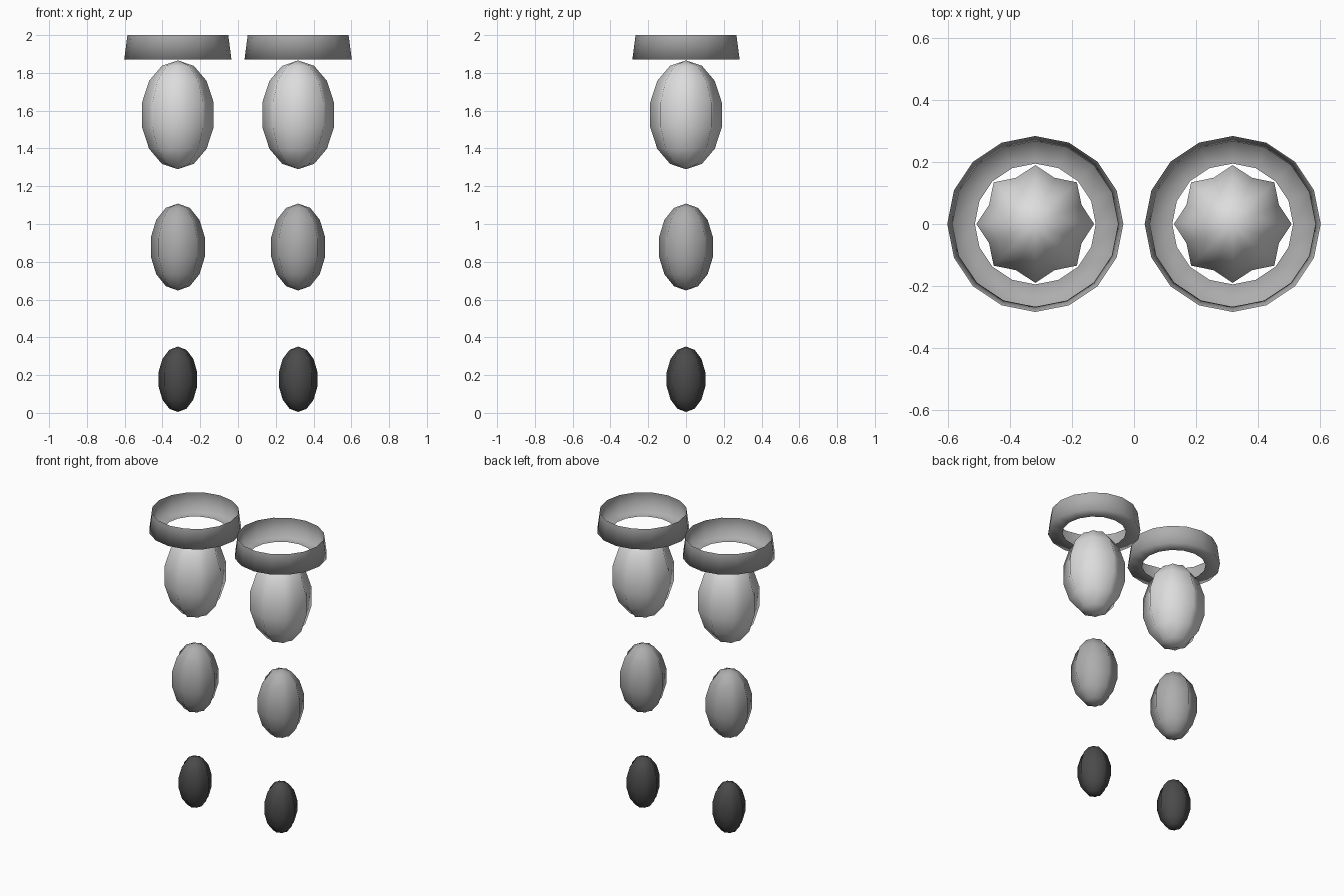
import bpy, math

cube = bpy.data.objects.get("Cube")
if cube:
    bpy.data.objects.remove(cube, do_unlink=True)

SIDES = 16
OFFSET = 0.3185


def material(name, value):
    m = bpy.data.materials.new(name)
    m.use_nodes = True
    colour = (value, value, value, 1)
    m.diffuse_color = colour
    m.node_tree.nodes["Principled BSDF"].inputs["Base Color"].default_value = colour
    return m


light_grey = material("light grey", 0.72)
mid_grey = material("mid grey", 0.42)
dark_grey = material("dark grey", 0.07)


def lathe(name, x, profile, mat, flute=1.0):
    """Spin (radius, z) points; flute scales every second column inward.
    A zero radius makes a single pole vertex."""
    verts, faces, rows = [], [], []
    for r, z in profile:
        count = SIDES if r > 0 else 1
        rows.append([len(verts) + i % count for i in range(SIDES)])
        for i in range(count):
            a = math.tau * i / SIDES
            k = r * (flute if i % 2 else 1)
            verts.append((k * math.cos(a), k * math.sin(a), z))
    for low, high in zip(rows, rows[1:]):
        for i in range(SIDES):
            j = (i + 1) % SIDES
            quad = [low[i], low[j], high[j], high[i]]
            faces.append(list(dict.fromkeys(quad)))
    mesh = bpy.data.meshes.new(name)
    mesh.from_pydata(verts, [], faces)
    mesh.materials.append(mat)
    mesh.shade_smooth()
    obj = bpy.data.objects.new(name, mesh)
    obj.location.x = x
    bpy.context.collection.objects.link(obj)


def fluted_bead(name, x, radius, bottom, top, mat):
    """Egg-shaped bead with seven bands and eight shallow flutes."""
    bands = 7
    mid, half = (top + bottom) / 2, (top - bottom) / 2
    widest = math.cos(math.pi / bands / 2)
    profile = []
    for n in range(bands + 1):
        lat = math.pi * (n / bands - 0.5)
        r = 0 if n in (0, bands) else radius * math.cos(lat) / widest
        profile.append((r, mid + half * math.sin(lat)))
    lathe(name, x, profile, mat, flute=0.85)


for side, x in (("left", OFFSET), ("right", -OFFSET)):
    # Open collar: flat floor with a hole, then a tapering wall
    lathe(side + "_collar", x, [(0.195, 1.87), (0.284, 1.87), (0.267, 2.0)], mid_grey)
    # Three beads shrinking downwards
    fluted_bead(side + "_upper_bead", x, 0.19, 1.29, 1.866, light_grey)
    fluted_bead(side + "_middle_bead", x, 0.143, 0.648, 1.108, mid_grey)
    fluted_bead(side + "_lower_bead", x, 0.102, 0.005, 0.351, dark_grey)
